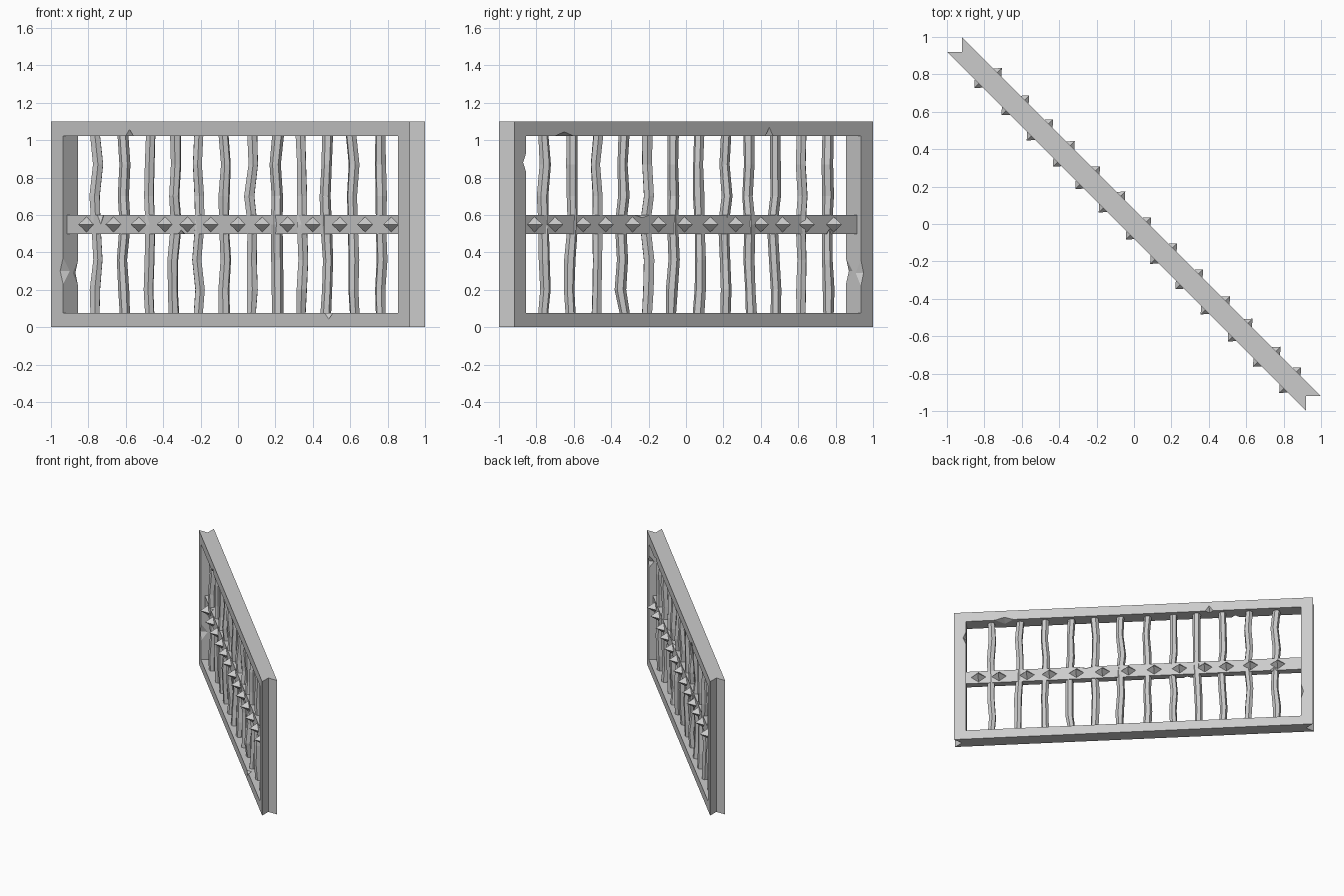
import bpy, bmesh, math, random
from mathutils import Vector, Matrix

if "Cube" in bpy.data.objects:
    bpy.data.objects.remove(bpy.data.objects["Cube"])

random.seed(4)
# The fence is modelled along local x, then turned 45 degrees about z
TURN = Matrix.Rotation(-math.pi / 4, 4, 'Z')
R2 = math.sqrt(2)
T = 0.0566            # half thickness of frame
RAIL = 0.028          # half thickness of middle rail
INNER = 1.266         # half length of opening


def finish(name, bm):
    bmesh.ops.recalc_face_normals(bm, faces=bm.faces)
    me = bpy.data.meshes.new(name)
    bm.to_mesh(me)
    bm.free()
    ob = bpy.data.objects.new(name, me)
    bpy.context.collection.objects.link(ob)
    return ob


def add_box(bm, lo, hi):
    size = [b - a for a, b in zip(lo, hi)]
    mid = [(a + b) / 2 for a, b in zip(lo, hi)]
    bmesh.ops.create_cube(bm, size=1, matrix=Matrix.Translation(mid) @ Matrix.Diagonal((*size, 1)))


def cut(ob, cutter):
    mod = ob.modifiers.new("cut", 'BOOLEAN')
    mod.operation = 'DIFFERENCE'
    mod.solver = 'EXACT'
    mod.object = cutter
    bpy.context.view_layer.objects.active = ob
    bpy.ops.object.modifier_apply(modifier=mod.name)
    bpy.data.objects.remove(cutter)


def chip(ob, pos, size):
    # knock a small diamond-shaped chip out of an edge
    bm = bmesh.new()
    mat = Matrix.Translation(pos) @ Matrix.Diagonal((*size, 1))
    ring = [bm.verts.new(mat @ Vector(p)) for p in ((1, 0, 0), (0, 1, 0), (-1, 0, 0), (0, -1, 0))]
    for z in (-1, 1):
        tip = bm.verts.new(mat @ Vector((0, 0, z)))
        for i in range(4):
            bm.faces.new((ring[i], ring[(i + 1) % 4], tip))
    cut(ob, finish("chip_cutter", bm))


# Outer frame: slab with V-notched ends, rectangular opening
bm = bmesh.new()
outline = [(-1.3576, -T), (1.3576, -T), (1.301, 0), (1.3576, T), (-1.3576, T), (-1.301, 0)]
face = bm.faces.new([bm.verts.new((x, y, 0)) for x, y in outline])
ext = bmesh.ops.extrude_face_region(bm, geom=[face])
bmesh.ops.translate(bm, vec=(0, 0, 1.1), verts=[g for g in ext['geom'] if isinstance(g, bmesh.types.BMVert)])
frame = finish("frame", bm)
bm = bmesh.new()
add_box(bm, (-INNER, -0.2, 0.075), (INNER, 0.2, 1.022))
cut(frame, finish("opening_cutter", bm))

# Chips in the frame
for pos, size in [
    ((-0.764, -T, 1.022), (0.03, 0.03, 0.035)),
    ((0.743, -T, 0.075), (0.03, 0.03, 0.032)),
    ((-INNER, -T, 0.30), (0.022, 0.05, 0.07)),
    ((0.976, T, 1.022), (0.07, 0.06, 0.022)),
    ((-0.573, T, 1.022), (0.03, 0.03, 0.045)),
    ((INNER, T, 0.88), (0.022, 0.04, 0.05)),
    ((-INNER, T, 0.29), (0.02, 0.04, 0.07)),
]:
    chip(frame, pos, size)

# Middle rail
bm = bmesh.new()
add_box(bm, (-INNER - 0.005, -RAIL, 0.497), (INNER + 0.005, RAIL, 0.6))
rail = finish("middle_rail", bm)
for pos, size in [
    ((-1.01, -RAIL, 0.6), (0.025, 0.02, 0.05)),
    ((-0.40, -RAIL, 0.497), (0.03, 0.02, 0.022)),
    ((0.36, RAIL, 0.6), (0.06, 0.02, 0.015)),
    ((-1.06, RAIL, 0.497), (0.03, 0.02, 0.03)),
]:
    chip(rail, pos, size)


# Pyramid studs on both faces of the rail
def studs(name, side, centres):
    bm = bmesh.new()
    for u in centres:
        base = [bm.verts.new((u + dx, side * RAIL * 0.98, 0.549 + dz))
                for dx, dz in ((0.056, 0), (0, 0.041), (-0.056, 0), (0, -0.041))]
        tip = bm.verts.new((u, side * 0.09, 0.549))
        bm.faces.new(base)
        for i in range(4):
            bm.faces.new((base[i], base[(i + 1) % 4], tip))
    return finish(name, bm)


front_x = (-.81, -.665, -.53, -.39, -.27, -.145, 0, .13, .265, .4, .545, .68, .82)
back_y = (-.81, -.70, -.55, -.43, -.286, -.147, -.008, .13, .265, .4, .516, .644, .79)
front_studs = studs("front_studs", -1, [x * R2 + RAIL for x in front_x])
back_studs = studs("back_studs", 1, [RAIL - y * R2 for y in back_y])

# Crooked upright bars, low-sided and slightly bent
bm = bmesh.new()
SIDES = 6
for x in (-.757, -.615, -.473, -.342, -.207, -.07, .07, .21, .34, .472, .615, .76):
    rings = []
    spin = random.uniform(0, 1)
    for z in (0.07, 0.2, 0.36, 0.55, 0.7, 0.87, 1.026):
        cx = x * R2 + random.uniform(-.011, .011)
        cy = random.uniform(-.009, .009)
        r = random.uniform(.027, .032)
        rings.append([bm.verts.new((cx + r * math.cos(spin + math.tau * i / SIDES),
                                    cy + r * math.sin(spin + math.tau * i / SIDES), z))
                      for i in range(SIDES)])
    for a, b in zip(rings, rings[1:]):
        for i in range(SIDES):
            j = (i + 1) % SIDES
            bm.faces.new((a[i], a[j], b[j], b[i]))
    bm.faces.new(rings[0])
    bm.faces.new(rings[-1])
bars = finish("upright_bars", bm)

for ob in (frame, rail, front_studs, back_studs, bars):
    ob.data.transform(TURN)
